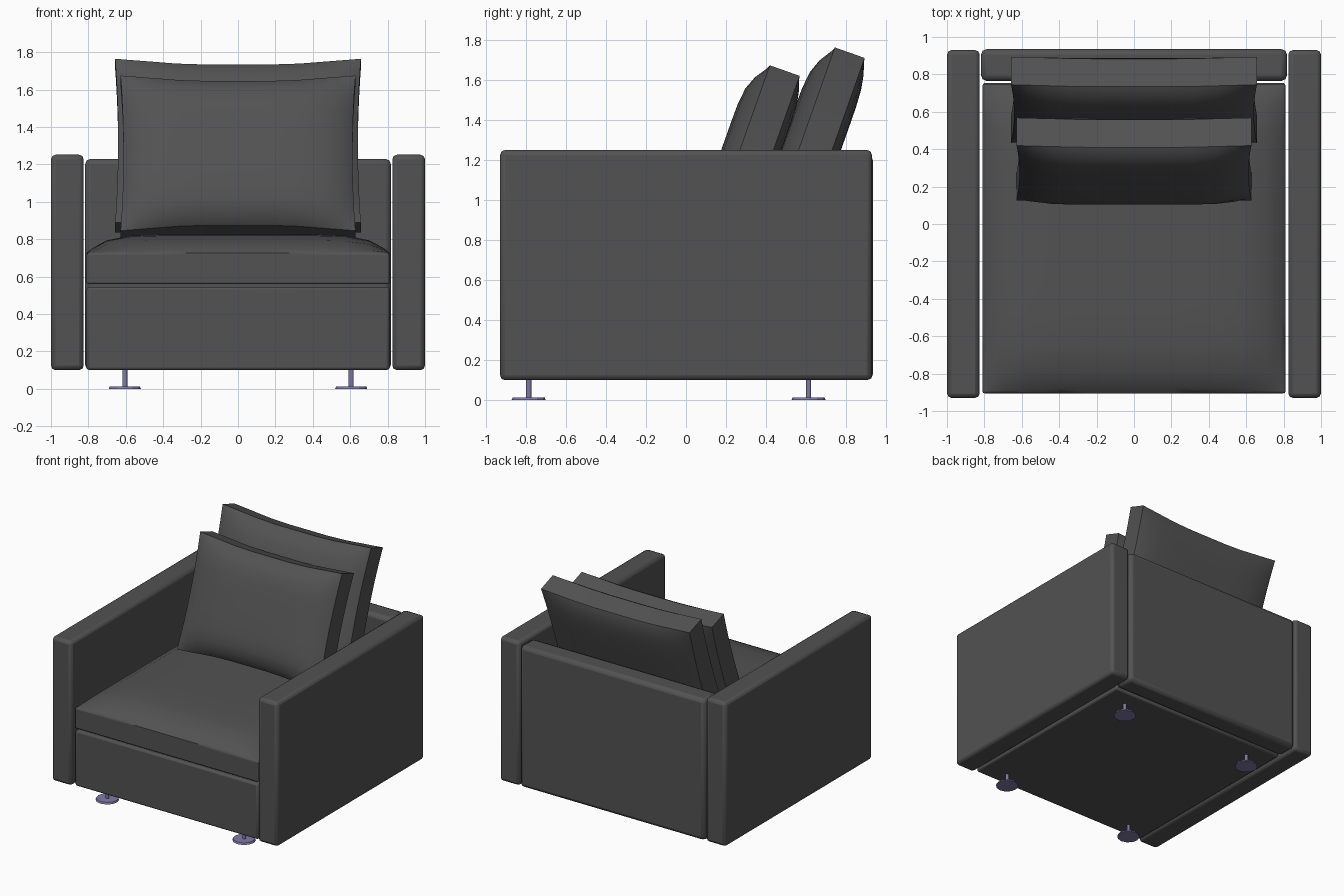
import bpy, bmesh, math
from mathutils import Matrix, Vector

cube = bpy.data.objects.get("Cube")
if cube:
    bpy.data.objects.remove(cube, do_unlink=True)


def material(name, colour):
    mat = bpy.data.materials.new(name)
    mat.use_nodes = True
    mat.diffuse_color = colour
    mat.node_tree.nodes["Principled BSDF"].inputs["Base Color"].default_value = colour
    return mat


fabric = material("charcoal_fabric", (0.085, 0.085, 0.085, 1))
metal = material("violet_grey_metal", (0.22, 0.2, 0.38, 1))


def finish(name, bm, mat, bevel=0.0, smooth=True):
    mesh = bpy.data.meshes.new(name)
    bm.to_mesh(mesh)
    bm.free()
    mesh.materials.append(mat)
    obj = bpy.data.objects.new(name, mesh)
    bpy.context.collection.objects.link(obj)
    if bevel:
        mod = obj.modifiers.new("soft_edge", 'BEVEL')
        mod.width = bevel
        mod.segments = 2
        mod.limit_method = 'ANGLE'
        mod.angle_limit = math.radians(50)
    if smooth:
        bpy.ops.object.select_all(action='DESELECT')
        obj.select_set(True)
        bpy.context.view_layer.objects.active = obj
        bpy.ops.object.shade_smooth_by_angle(angle=math.radians(35))
    return obj


def box(name, low, high, bevel):
    low, high = Vector(low), Vector(high)
    bm = bmesh.new()
    bmesh.ops.create_cube(bm, size=1)
    for v in bm.verts:
        v.co = (low + high) / 2 + v.co * (high - low)
    return finish(name, bm, fabric, bevel)


def cushion(name, half, front, back, power, sag=0.0, waist=0.0, bevel=0.0):
    """Stuffed slab: bulging faces along local z, optionally flared corners."""
    bm = bmesh.new()
    bmesh.ops.create_cube(bm, size=2)
    bmesh.ops.subdivide_edges(bm, edges=bm.edges[:], cuts=11, use_grid_fill=True)
    for vert in bm.verts:
        # Pack the rows more densely near the rims
        u, v = (math.sin(c * math.pi / 2) for c in vert.co[:2])
        w = vert.co.z
        puff = (1 - abs(u) ** power) * (1 - abs(v) ** power)
        flare = max(0.0, (abs(u) - 0.4) / 0.6)
        vert.co = (u * half[0] * (1 - waist * (1 - v * v)),
                   v * half[1] * (1 - sag * (1 - flare)),
                   w * (half[2] + puff * (front if w > 0 else back)))
    return finish(name, bm, fabric, bevel)


# Body: arms, back panel and base
for side, sign in (("left", 1), ("right", -1)):
    xs = sorted((sign * 0.825, sign * 1.0))
    box(side + "_arm", (xs[0], -0.93, 0.1), (xs[1], 0.93, 1.252), 0.025)
box("back_panel", (-0.818, 0.765, 0.1), (0.818, 0.935, 1.23), 0.03)
box("seat_base", (-0.81, -0.905, 0.1), (0.81, 0.755, 0.545), 0.015)

# Domed seat cushion
seat = cushion("seat_cushion", (0.81, 0.827, 0.083), 0.1, 0, 8, bevel=0.01)
seat.location = (0, -0.078, 0.643)

# Two leaning pillows
for name, half, y, z in (("front_pillow", (0.628, 0.44, 0.079), 0.347, 1.234),
                         ("back_pillow", (0.657, 0.465, 0.079), 0.664, 1.3)):
    pillow = cushion(name, half, 0.088, 0.042, 6, sag=0.07, waist=0.025)
    pillow.location = (0, y, z)
    pillow.rotation_euler.x = math.radians(70.5)

# Feet: a round pad with a thin post
for x, side in ((0.605, "left"), (-0.605, "right")):
    for y, end in ((-0.787, "front"), (0.613, "back")):
        bm = bmesh.new()
        for r1, r2, z0, z1 in ((0.086, 0.08, 0, 0.014), (0.013, 0.013, 0.014, 0.12)):
            bmesh.ops.create_cone(bm, cap_ends=True, segments=12, radius1=r1, radius2=r2,
                                  depth=z1 - z0,
                                  matrix=Matrix.Translation((x, y, (z0 + z1) / 2)))
        finish(end + "_" + side + "_foot", bm, metal, smooth=False)
